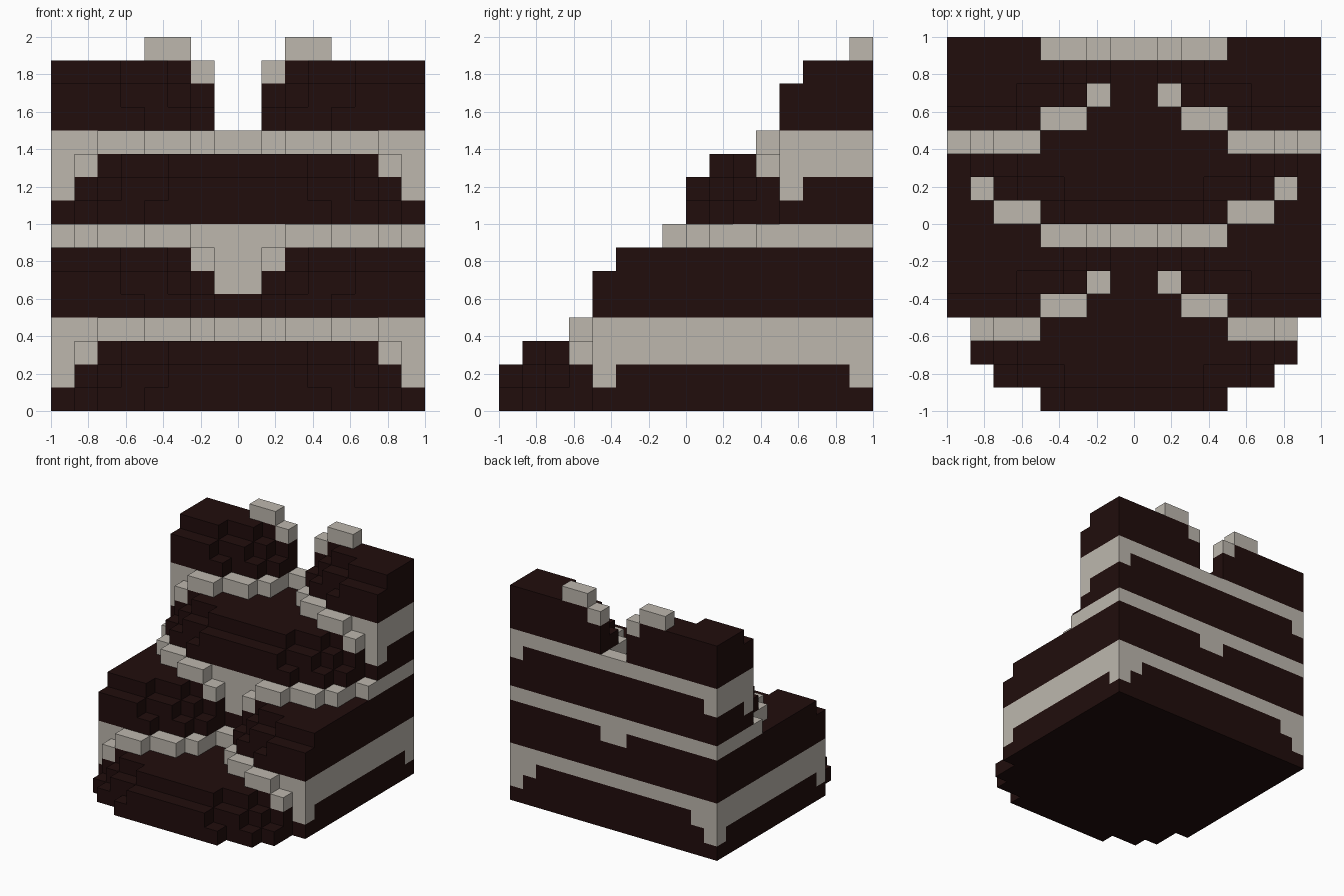
import bpy, bmesh, math
from mathutils import Vector

if "Cube" in bpy.data.objects:
    bpy.data.objects.remove(bpy.data.objects["Cube"])

N, S = 16, 0.125      # cells per side, cell size
COURSES = 4           # overlapping rows of scales, each 4 cells deep and 4 high

# First filled cell behind the course front, by distance from the scale centre
BODY = [
    [0, 0, 0, 0, 1, 1, 2, 4],   # widest lower lip
    [0, 0, 0, 1, 1, 2, 3, 4],   # rounded front
    [1, 1, 1, 2, 2, 3, 3, 4],   # stepped-back top
]
# Pale rim under the next course, by distance from that course's centre
RIM = [0, 0, -1, -1, 0, 0, 1, 3]


def material(name, color):
    m = bpy.data.materials.new(name)
    m.diffuse_color = (*color, 1)
    m.use_nodes = True
    m.node_tree.nodes["Principled BSDF"].inputs["Base Color"].default_value = m.diffuse_color
    return m


dark = material("dark_brown", (0.0150, 0.0040, 0.0037))
pale = material("pale_grey", (0.508, 0.474, 0.423))


def is_rim(course, row, d, j, start):
    """Pale cells: whole top row, plus the drooping tips between scales."""
    ends = j == start or (course == 0 and j == N - 1)
    if row == 3:
        return True
    if row == 2:
        return d == 7 or (d == 6 and ends)
    return row == 1 and d == 7 and ends


# Fill the cells of every course
parts, filled = {}, set()
for c in range(COURSES):
    for row in range(4):
        for i in range(N):
            d = i - 8 if i >= 8 else 7 - i
            if c % 2:
                d = 7 - d
            start = 4 * c + (4 + RIM[7 - d] if row == 3 else BODY[row][d])
            for j in range(start, N):
                kind = "rim" if is_rim(c, row, d, j, start) else "scales"
                cell = (i, j, 4 * c + row)
                parts.setdefault((kind, c), set()).add(cell)
                filled.add(cell)


def build(name, cells, mat):
    """Mesh of the outside faces of a set of cells."""
    bm = bmesh.new()
    for cell in cells:
        for axis in range(3):
            for side in (-1, 1):
                n = list(cell)
                n[axis] += side
                if tuple(n) in filled:
                    continue
                normal = Vector((0, 0, 0))
                normal[axis] = side
                u = Vector((0, 0, 0))
                u[(axis + 1) % 3] = 1
                v = normal.cross(u)
                mid = Vector(cell) + Vector((0.5, 0.5, 0.5)) + normal / 2
                quad = [mid + (a * u + b * v) / 2
                        for a, b in ((-1, -1), (1, -1), (1, 1), (-1, 1))]
                bm.faces.new([bm.verts.new(p * S - Vector((1, 1, 0))) for p in quad])
    bmesh.ops.remove_doubles(bm, verts=bm.verts, dist=0.001)
    # Merge coplanar cell faces into larger flat faces
    bmesh.ops.dissolve_limit(bm, angle_limit=math.radians(1),
                             verts=bm.verts, edges=bm.edges)
    me = bpy.data.meshes.new(name)
    bm.to_mesh(me)
    bm.free()
    me.materials.append(mat)
    bpy.context.collection.objects.link(bpy.data.objects.new(name, me))


for (kind, c), cells in parts.items():
    build(f"{kind}_course_{c + 1}", cells, pale if kind == "rim" else dark)
